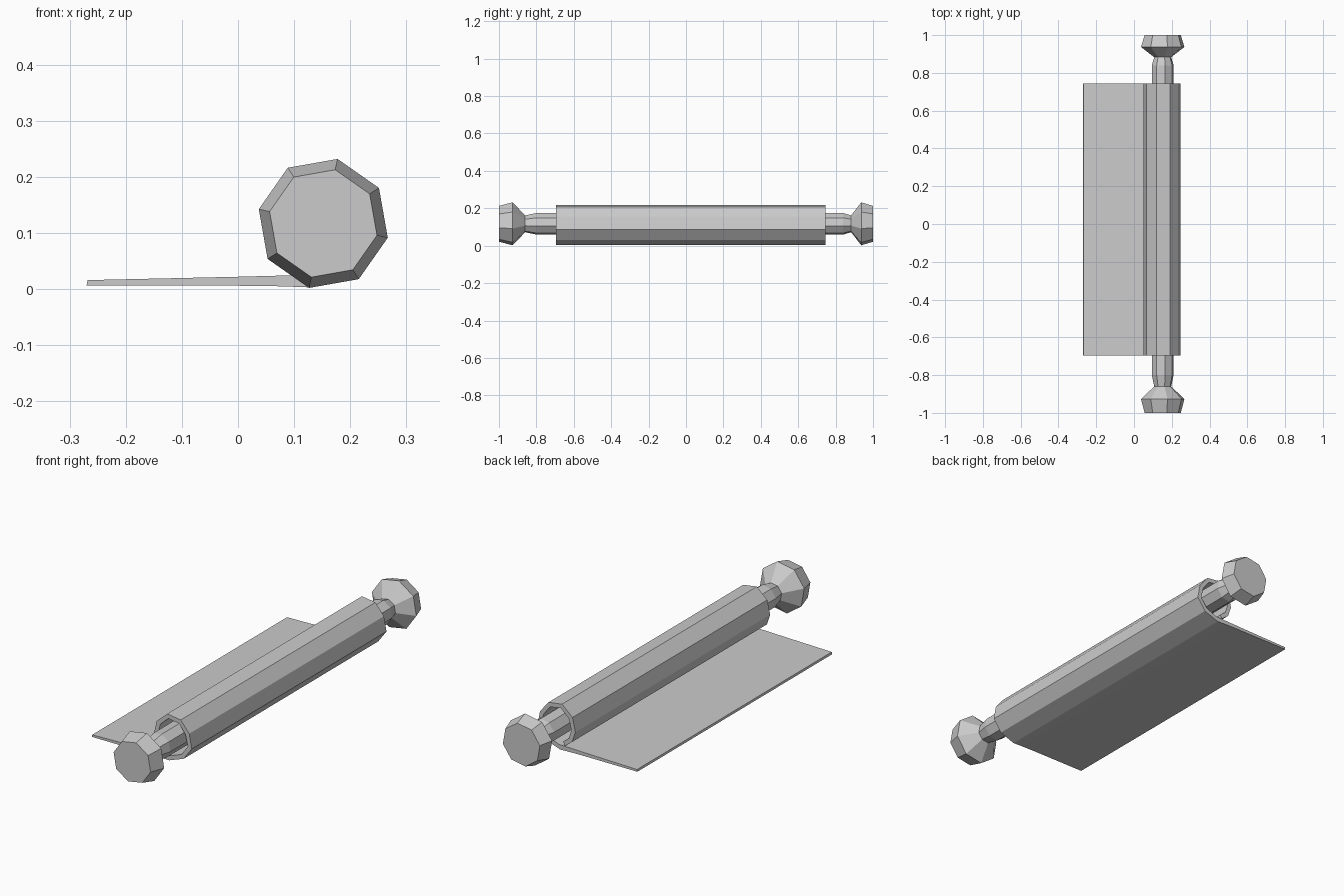
import bpy, bmesh, math

if "Cube" in bpy.data.objects:
    bpy.data.objects.remove(bpy.data.objects["Cube"])

CX, CZ = 0.152, 0.117   # axis of the roller


def finish(name, bm):
    bmesh.ops.recalc_face_normals(bm, faces=bm.faces)
    mesh = bpy.data.meshes.new(name)
    bm.to_mesh(mesh)
    bm.free()
    obj = bpy.data.objects.new(name, mesh)
    bpy.context.collection.objects.link(obj)
    return obj


def lathe_y(name, profile, sides=8, phase=math.radians(-12.5)):
    """Turn (y, radius) pairs around the roller axis, with closed ends."""
    bm = bmesh.new()
    rings = []
    for y, r in profile:
        rings.append([bm.verts.new((CX + r * math.cos(phase + math.tau * i / sides), y,
                                    CZ + r * math.sin(phase + math.tau * i / sides)))
                      for i in range(sides)])
    for a, b in zip(rings, rings[1:]):
        for i in range(sides):
            j = (i + 1) % sides
            bm.faces.new((a[i], a[j], b[j], b[i]))
    bm.faces.new(rings[0])
    bm.faces.new(rings[-1])
    return finish(name, bm)


def thick_strip(name, outer, inner, y0, y1):
    """Sweep a ribbon cross-section (two matching x, z lines) along y."""
    bm = bmesh.new()
    rings = [[bm.verts.new((x, y, z)) for (x, z), y in
              ((o, y0), (o, y1), (i, y1), (i, y0))]
             for o, i in zip(outer, inner)]
    for a, b in zip(rings, rings[1:]):
        for k in range(4):
            m = (k + 1) % 4
            bm.faces.new((a[k], a[m], b[m], b[k]))
    bm.faces.new(rings[0])
    bm.faces.new(rings[-1])
    return finish(name, bm)


# Wooden roller with a faceted knob at each end
lathe_y("roller", [(-1.0, 0.098), (-0.927, 0.1177), (-0.86, 0.046), (-0.80, 0.059),
                   (0.84, 0.059), (0.883, 0.046), (0.937, 0.1177), (1.0, 0.098)])

# Paper: flat unrolled sheet, then one turn around the roller
flat_outer = [(-0.27, 0.006), (0.0, 0.006), (0.075, 0.005), (0.13, 0.003)]
flat_inner = [(-0.268, 0.016), (0.0, 0.022), (0.075, 0.024), (0.133, 0.025)]
roll_outer = [(0.205, 0.03), (0.247, 0.087), (0.234, 0.155), (0.19, 0.208),
              (0.12, 0.218), (0.066, 0.17), (0.051, 0.105), (0.068, 0.055), (0.105, 0.026)]


def inward(p, t=0.021):
    dx, dz = CX - p[0], CZ - p[1]
    d = math.hypot(dx, dz)
    return (p[0] + dx / d * t, p[1] + dz / d * t)


thick_strip("paper", flat_outer + roll_outer,
            flat_inner + [inward(p) for p in roll_outer], -0.695, 0.745)
